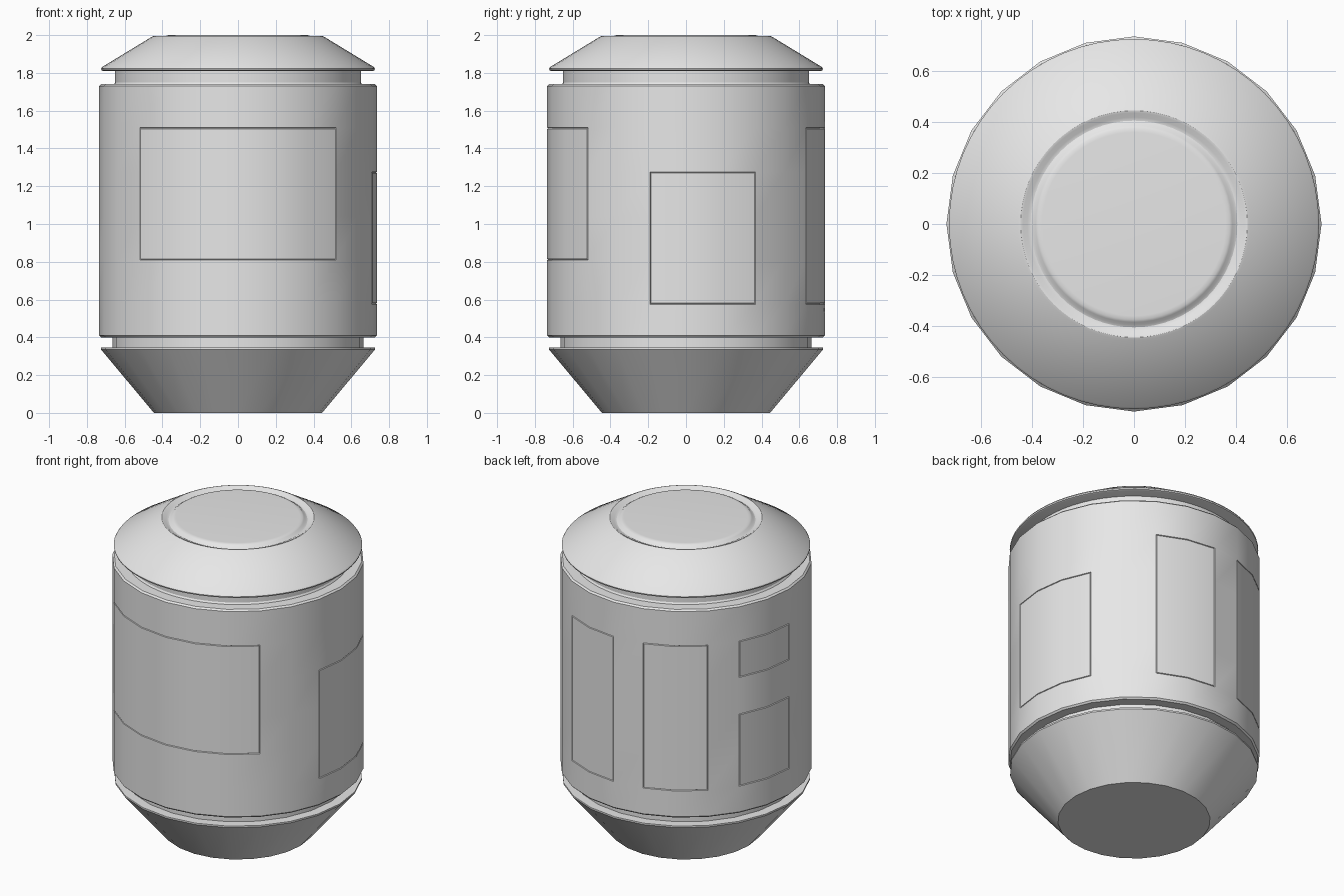
import bpy, bmesh
from math import cos, sin, pi, radians, degrees, atan2

cube = bpy.data.objects.get("Cube")
if cube:
    bpy.data.objects.remove(cube)

# single painted-metal colour
grey = bpy.data.materials.new("light_grey")
grey.use_nodes = True
grey.diffuse_color = (0.8, 0.8, 0.8, 1)
grey.node_tree.nodes["Principled BSDF"].inputs["Base Color"].default_value = (0.8, 0.8, 0.8, 1)


def lathe(profile, sides):
    """Spin a bottom-to-top (radius, height) profile into a closed solid."""
    bm = bmesh.new()
    rings = [[bm.verts.new((r * cos(2 * pi * i / sides), r * sin(2 * pi * i / sides), z))
              for i in range(sides)] for r, z in profile]
    for low, high in zip(rings, rings[1:]):
        for i in range(sides):
            j = (i + 1) % sides
            bm.faces.new((low[i], low[j], high[j], high[i]))
    bm.faces.new(rings[0][::-1])
    bm.faces.new(rings[-1])
    bm.normal_update()
    return bm


def finish(bm, name):
    mesh = bpy.data.meshes.new(name)
    bm.to_mesh(mesh)
    bm.free()
    mesh.materials.append(grey)
    mesh.shade_smooth()
    mesh.set_sharp_from_angle(angle=radians(30))
    obj = bpy.data.objects.new(name, mesh)
    bpy.context.collection.objects.link(obj)
    return obj


# tapered base and the recessed band above it
finish(lathe([(0.445, 0), (0.725, 0.335), (0.725, 0.345)], 24), "base_cone")
finish(lathe([(0.665, 0.34), (0.665, 0.41)], 24), "lower_band")

# main body, with rings at the panel heights
R = 0.735
levels = [0.41, 0.575, 0.81, 1.04, 1.275, 1.51, 1.73]
body = lathe([(R - 0.01, 0.4)] + [(R, z) for z in levels] + [(R - 0.01, 1.74)], 24)

# panels: start angle, end angle, bottom, top
panels = [
    (225, 315, 0.81, 1.51),     # front
    (-15, 30, 0.575, 1.275),    # left side
    (60, 90, 0.575, 1.51),      # tall back pair
    (105, 135, 0.575, 1.51),
    (150, 180, 1.275, 1.51),    # small stacked pair
    (150, 180, 0.575, 1.04),
]


def in_panel(face, start, end, low, high):
    c = face.calc_center_median()
    turn = (degrees(atan2(c.y, c.x)) - start) % 360
    return abs(face.normal.z) < 0.1 and turn < end - start and low < c.z < high


# cut a fine seam around each panel
for panel in panels:
    faces = [f for f in body.faces if in_panel(f, *panel)]
    for depth in (-0.006, 0.006):
        bmesh.ops.inset_region(body, faces=faces, thickness=0.003, depth=depth,
                               use_even_offset=True, use_boundary=True)
finish(body, "body")

# neck and lid with a shallow ring groove around the top disc
finish(lathe([(0.66, 1.735), (0.65, 1.75), (0.65, 1.82)], 64), "neck")
lid_profile = [
    (0.715, 1.81), (0.723, 1.814), (0.725, 1.822), (0.718, 1.832),
    (0.455, 1.992), (0.445, 1.996), (0.435, 1.994),
    (0.418, 1.982), (0.405, 1.98), (0.395, 1.984),
    (0.385, 1.994), (0.375, 1.999), (0.36, 2.0),
]
finish(lathe(lid_profile, 64), "lid")
